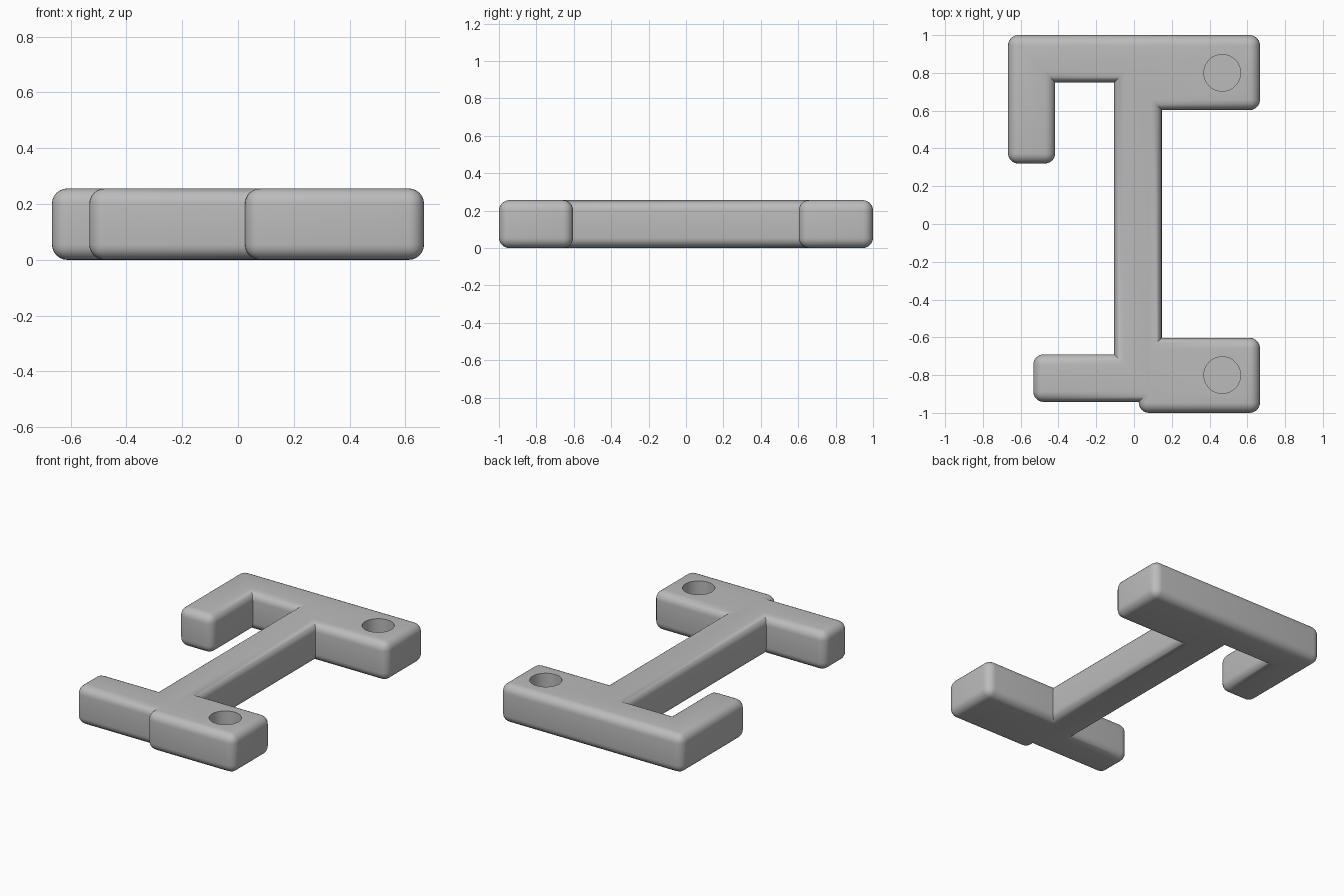
import bpy, bmesh
from mathutils import Vector

if "Cube" in bpy.data.objects:
    bpy.data.objects.remove(bpy.data.objects["Cube"])

HEIGHT, ROUND = 0.256, 0.055

grey = bpy.data.materials.new("plain_grey")
grey.diffuse_color = (0.5, 0.5, 0.5, 1)
grey.use_nodes = True
grey.node_tree.nodes["Principled BSDF"].inputs["Base Color"].default_value = grey.diffuse_color

# Bracket outline, counter-clockwise from the lower right corner
outline = [(0.667, -1), (0.667, -0.603), (0.147, -0.603), (0.147, 0.603),
           (0.667, 0.603), (0.667, 1), (-0.667, 1), (-0.667, 0.32),
           (-0.417, 0.32), (-0.417, 0.75), (-0.105, 0.75), (-0.105, -0.69),
           (-0.533, -0.69), (-0.533, -0.942), (0.025, -0.942), (0.025, -1)]

bm = bmesh.new()
base = bm.faces.new([bm.verts.new((x, y, 0)) for x, y in outline])
top = bmesh.ops.extrude_face_region(bm, geom=[base])["geom"]
bmesh.ops.translate(bm, vec=(0, 0, HEIGHT),
                    verts=[g for g in top if isinstance(g, bmesh.types.BMVert)])
bmesh.ops.recalc_face_normals(bm, faces=bm.faces)

# Round every outer edge, keeping inner corners crisp
bm.normal_update()
outer = [e for e in bm.edges if e.is_convex]
bmesh.ops.bevel(bm, geom=outer, offset=ROUND, offset_type='OFFSET', segments=6,
                profile=0.5, affect='EDGES', clamp_overlap=False)
bmesh.ops.recalc_face_normals(bm, faces=bm.faces)
mesh = bpy.data.meshes.new("bracket")
bm.to_mesh(mesh)
bm.free()
bracket = bpy.data.objects.new("bracket", mesh)
bpy.context.collection.objects.link(bracket)
mesh.materials.append(grey)

# Blind round sockets in the two wide pads
DEPTH = 0.2
for name, y in (("front_socket_cutter", -0.8), ("back_socket_cutter", 0.8)):
    bpy.ops.mesh.primitive_cylinder_add(vertices=48, radius=0.097, depth=0.4,
                                        location=(0.467, y, HEIGHT - DEPTH + 0.2))
    cutter = bpy.context.object
    cutter.name = name
    cutter.data.materials.append(grey)
    cutter.hide_render = True
    cutter.hide_set(True)
    cut = bracket.modifiers.new(name, 'BOOLEAN')
    cut.operation, cut.solver, cut.object = 'DIFFERENCE', 'EXACT', cutter

# Bake the cuts, then smooth the rounded edges
bpy.context.view_layer.objects.active = bracket
bracket.select_set(True)
for m in list(bracket.modifiers):
    bpy.ops.object.modifier_apply(modifier=m.name)
for ob in [o for o in bpy.data.objects if o != bracket]:
    bpy.data.objects.remove(ob)
bpy.ops.object.shade_smooth_by_angle(angle=0.6)
